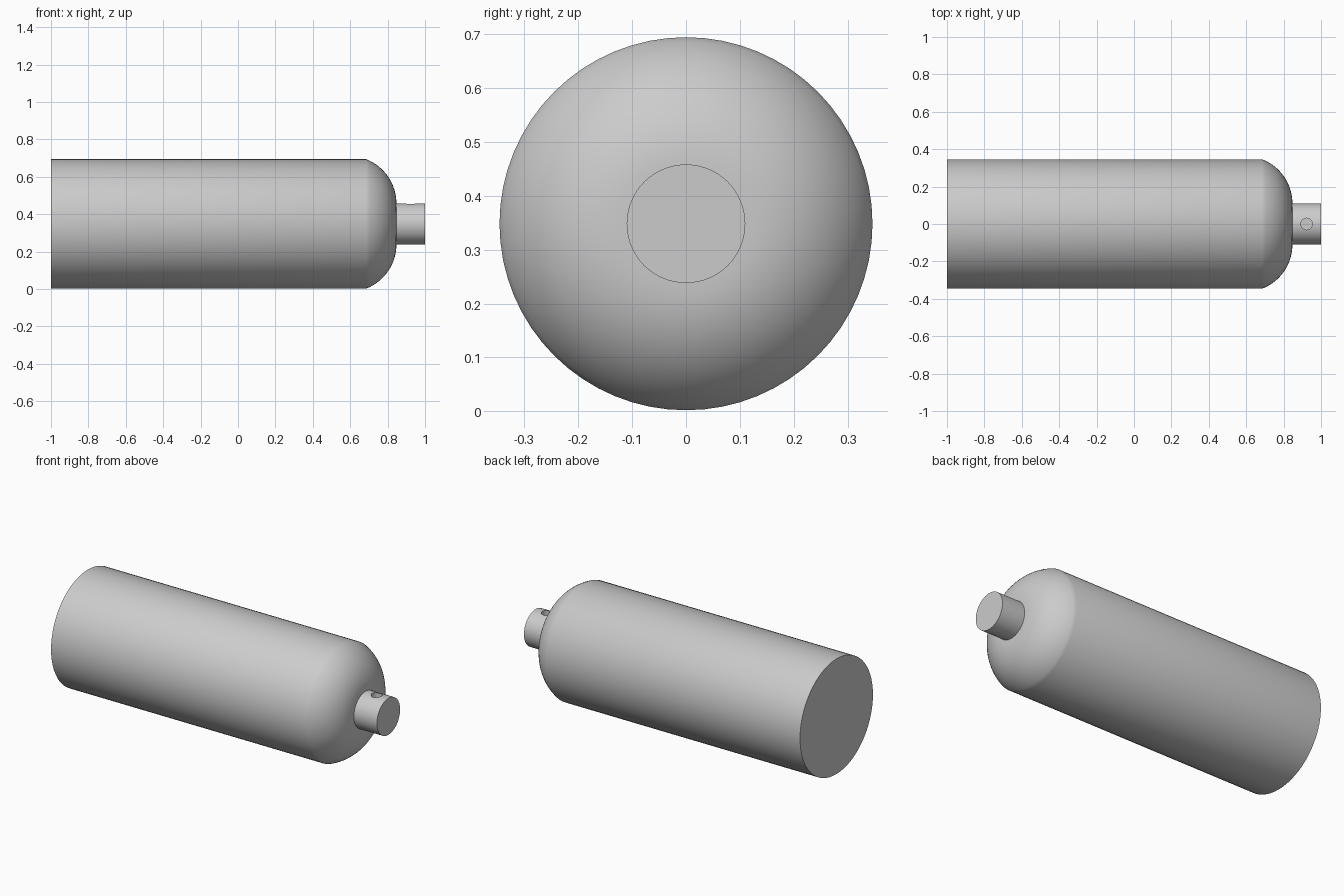
import bpy
import math
from mathutils import Matrix

cube = bpy.data.objects.get("Cube")
if cube:
    bpy.data.objects.remove(cube, do_unlink=True)

AXIS_Z = 0.348
BODY_R, NECK_R = 0.346, 0.11
SHOULDER_X, NECK_X = 0.685, 0.847

grey = bpy.data.materials.new("plain_grey")
grey.use_nodes = True
grey.diffuse_color = (0.6, 0.6, 0.6, 1)
grey.node_tree.nodes["Principled BSDF"].inputs["Base Color"].default_value = (0.6, 0.6, 0.6, 1)


def lathe(name, profile, steps=64):
    """Closed solid turned around the x axis from (x, radius) points."""
    verts, faces = [], []
    for x, r in profile:
        for i in range(steps):
            a = math.tau * i / steps
            verts.append((x, r * math.cos(a), AXIS_Z + r * math.sin(a)))
    for row in range(len(profile) - 1):
        for i in range(steps):
            j = (i + 1) % steps
            a, b = row * steps, (row + 1) * steps
            faces.append((a + i, a + j, b + j, b + i))
    last = (len(profile) - 1) * steps
    faces.append(tuple(reversed(range(steps))))
    faces.append(tuple(range(last, last + steps)))
    mesh = bpy.data.meshes.new(name)
    mesh.from_pydata(verts, [], faces)
    mesh.materials.append(grey)
    obj = bpy.data.objects.new(name, mesh)
    bpy.context.collection.objects.link(obj)
    return obj


# Shoulder arc: ends square to the neck and meets the body at a soft kink
depth, rise = NECK_X - SHOULDER_X, BODY_R - NECK_R
arc_r = (depth ** 2 + rise ** 2) / (2 * depth)
start = math.asin(rise / arc_r)
profile = [(-1, BODY_R)]
for k in range(17):
    a = start * (1 - k / 16)
    profile.append((NECK_X - arc_r + arc_r * math.cos(a), NECK_R + arc_r * math.sin(a)))
profile.append((1, NECK_R))
bottle = lathe("bottle_with_neck", profile)

# Blind pin hole drilled into the top of the neck
bpy.ops.mesh.primitive_cylinder_add(vertices=32, radius=0.031, depth=0.2,
                                    location=(0.923, 0, AXIS_Z + 0.15))
drill = bpy.context.object
drill.name = "pin_hole_cutter"
drill.data.materials.append(grey)
drill.hide_render = True
drill.hide_viewport = True
hole = bottle.modifiers.new("pin_hole", "BOOLEAN")
hole.operation = "DIFFERENCE"
hole.solver = "EXACT"
hole.object = drill

# Smooth round surfaces, sharp rims
bpy.ops.object.select_all(action="DESELECT")
bottle.select_set(True)
bpy.context.view_layer.objects.active = bottle
bpy.ops.object.modifier_apply(modifier="pin_hole")
bpy.data.objects.remove(drill, do_unlink=True)
bpy.ops.object.shade_smooth_by_angle(angle=math.radians(35))
